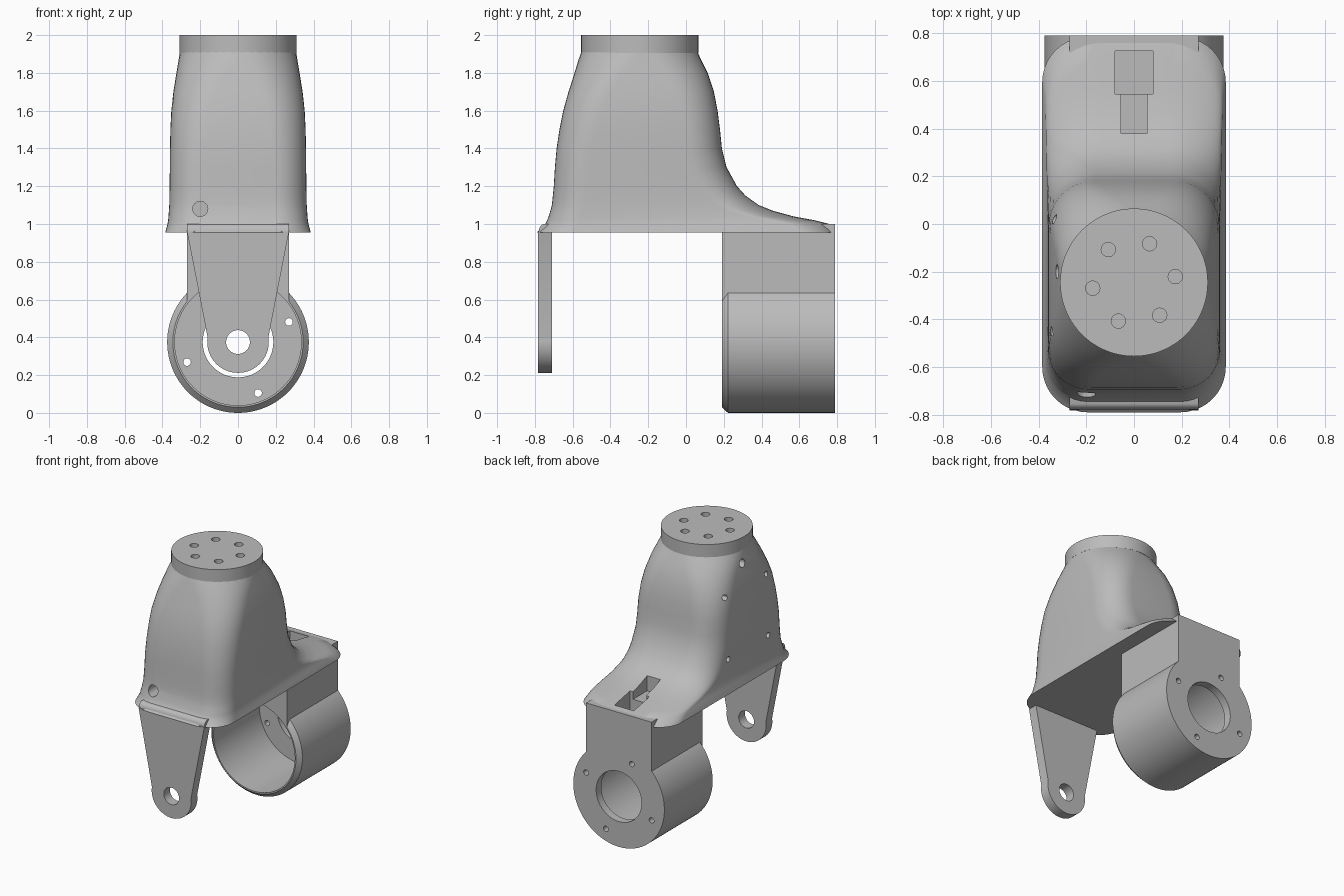
import bpy
import bmesh
from math import sin, cos, pi, radians
from mathutils import Vector

if "Cube" in bpy.data.objects:
    bpy.data.objects.remove(bpy.data.objects["Cube"])

grey = bpy.data.materials.new("plain grey")
grey.use_nodes = True
grey.diffuse_color = (0.5, 0.5, 0.5, 1)
grey.node_tree.nodes["Principled BSDF"].inputs["Base Color"].default_value = (0.5, 0.5, 0.5, 1)


def loft(name, rings):
    """Closed solid skinned through rings of equal point count."""
    bm = bmesh.new()
    rows = [[bm.verts.new(p) for p in ring] for ring in rings]
    n = len(rows[0])
    for a, b in zip(rows, rows[1:]):
        for i in range(n):
            j = (i + 1) % n
            bm.faces.new((a[i], a[j], b[j], b[i]))
    bm.faces.new(rows[0][::-1])
    bm.faces.new(rows[-1])
    bmesh.ops.recalc_face_normals(bm, faces=bm.faces)
    mesh = bpy.data.meshes.new(name)
    bm.to_mesh(mesh)
    bm.free()
    mesh.materials.append(grey)
    obj = bpy.data.objects.new(name, mesh)
    bpy.context.collection.objects.link(obj)
    return obj


def circle(centre, radius, axis, n):
    u = Vector((0, 1, 0)) if axis == "x" else Vector((1, 0, 0))
    v = Vector((0, 1, 0)) if axis == "z" else Vector((0, 0, 1))
    c = Vector(centre)
    return [c + radius * (u * cos(2 * pi * i / n) + v * sin(2 * pi * i / n)) for i in range(n)]


def rod(name, start, end, radius, axis, n=24):
    return loft(name, [circle(start, radius, axis, n), circle(end, radius, axis, n)])


def box(name, x, y0, y1, z0, z1):
    return loft(name, [[(-x, y0, z), (x, y0, z), (x, y1, z), (-x, y1, z)] for z in (z0, z1)])


def combine(obj, others, operation="DIFFERENCE", keep=False):
    bpy.context.view_layer.objects.active = obj
    for other in others:
        mod = obj.modifiers.new("cut", "BOOLEAN")
        mod.operation = operation
        mod.solver = "EXACT"
        mod.object = other
        bpy.ops.object.modifier_apply(modifier=mod.name)
        if not keep:
            bpy.data.objects.remove(other)


def smooth(obj, angle=32):
    bpy.ops.object.select_all(action="DESELECT")
    obj.select_set(True)
    bpy.context.view_layer.objects.active = obj
    bpy.ops.object.shade_smooth_by_angle(angle=radians(angle))


def section(z, half, front, back, r_front, r_back, steps=10):
    """Rounded rectangle at height z."""
    corners = ((half, back, r_back, 0), (-half, back, r_back, 1),
               (-half, front, r_front, 2), (half, front, r_front, 3))
    pts = []
    for x, y, r, quarter in corners:
        cx = x - r if x > 0 else x + r
        cy = y - r if y == back else y + r
        for i in range(steps + 1):
            a = (quarter + i / steps) * pi / 2
            pts.append((cx + r * cos(a), cy + r * sin(a), z))
    return pts


# Main shell: height, half width, front, back, front and back corner radius
levels = [
    (0.955, 0.385, -0.79, 0.785, 0.19, 0.19),
    (0.965, 0.383, -0.78, 0.78, 0.19, 0.2),
    (1.0, 0.373, -0.745, 0.76, 0.18, 0.24),
    (1.02, 0.37, -0.735, 0.68, 0.17, 0.25),
    (1.04, 0.368, -0.727, 0.57, 0.17, 0.25),
    (1.07, 0.366, -0.718, 0.46, 0.17, 0.24),
    (1.1, 0.364, -0.71, 0.385, 0.17, 0.23),
    (1.15, 0.363, -0.705, 0.315, 0.17, 0.22),
    (1.2, 0.362, -0.7, 0.27, 0.17, 0.21),
    (1.3, 0.361, -0.694, 0.215, 0.17, 0.2),
    (1.4, 0.36, -0.685, 0.19, 0.18, 0.19),
    (1.5, 0.358, -0.67, 0.18, 0.19, 0.19),
    (1.6, 0.353, -0.65, 0.167, 0.2, 0.2),
    (1.7, 0.342, -0.622, 0.148, 0.22, 0.22),
    (1.8, 0.326, -0.59, 0.115, 0.25, 0.25),
    (1.86, 0.316, -0.572, 0.085, 0.28, 0.28),
    (1.91, 0.308, -0.555, 0.061, 0.307, 0.307),
]
shell = loft("body_shell", [section(*lv) for lv in levels])
side_holes = [(-0.2, 1.82, 0.03)] + [(y, z, 0.02) for y in (-0.45, 0.02) for z in (1.2, 1.65)]
cutters = [rod("cutter", (-0.5, y, z), (-0.27, y, z), r, "x") for y, z, r in side_holes]
cutters.append(rod("cutter", (-0.2, -0.9, 1.08), (-0.2, -0.6, 1.08), 0.04, "y"))

# Cable slot shared by the shell and the motor housing
slot = box("cutter", 0.08, 0.545, 0.725, 0.85, 1.2)
groove = box("cutter", 0.055, 0.38, 0.56, 0.99, 1.3)
combine(shell, [slot, groove], keep=True)
combine(shell, cutters)
smooth(shell)

# Top mounting disc with six bolt holes
disc = rod("top_disc", (0, -0.245, 1.905), (0, -0.245, 2), 0.31, "z", 72)
bolts = []
for k in range(6):
    a = radians(8 + 60 * k)
    x, y = 0.175 * cos(a), -0.245 + 0.175 * sin(a)
    bolts.append(rod("cutter", (x, y, 1.93), (x, y, 2.1), 0.03, "z"))
combine(disc, bolts)
smooth(disc)

# Motor housing: chamfered barrel joined to a block, bored from the front
AXIS = 0.375
housing = loft("motor_housing", [circle((0, y, AXIS), r, "y", 96)
                                 for y, r in ((0.19, 0.345), (0.222, 0.375), (0.79, 0.375))])
block = box("block", 0.27, 0.19, 0.79, AXIS, 1.0)
combine(housing, [block], "UNION")
bore = rod("cutter", (0, 0.1, AXIS), (0, 0.73, AXIS), 0.335, "y", 96)
shaft_hole = rod("cutter", (0, 0.6, AXIS), (0, 0.9, AXIS), 0.187, "y", 64)
bolts = []
for k in range(4):
    a = radians(21.5 + 90 * k)
    x, z = 0.29 * cos(a), AXIS + 0.29 * sin(a)
    bolts.append(rod("cutter", (x, 0.6, z), (x, 0.9, z), 0.02, "y"))
combine(housing, [bore, shaft_hole, slot, groove] + bolts)
smooth(housing)

# Front support arm: tapered plate with a round end and a pivot hole
arc = [(0.163 * cos(a), AXIS + 0.163 * sin(a))
       for a in (radians(171 + 198 * i / 32) for i in range(33))]
outline = [(-0.27, 0.96)] + arc + [(0.27, 0.96)]
arm = loft("front_arm", [[(x, y, z) for x, z in outline] for y in (-0.783, -0.71)])
combine(arm, [rod("cutter", (0, -0.9, AXIS), (0, -0.6, AXIS), 0.063, "y", 48)])
smooth(arm)

# Lip over the arm, with a rounded front edge
lip_profile = [(-0.7, 0.955), (-0.78, 0.955), (-0.778, 0.975), (-0.768, 0.992), (-0.755, 1.0), (-0.7, 1.0)]
lip = loft("arm_lip", [[(x, y, z) for y, z in lip_profile] for x in (-0.27, 0.27)])
smooth(lip)
